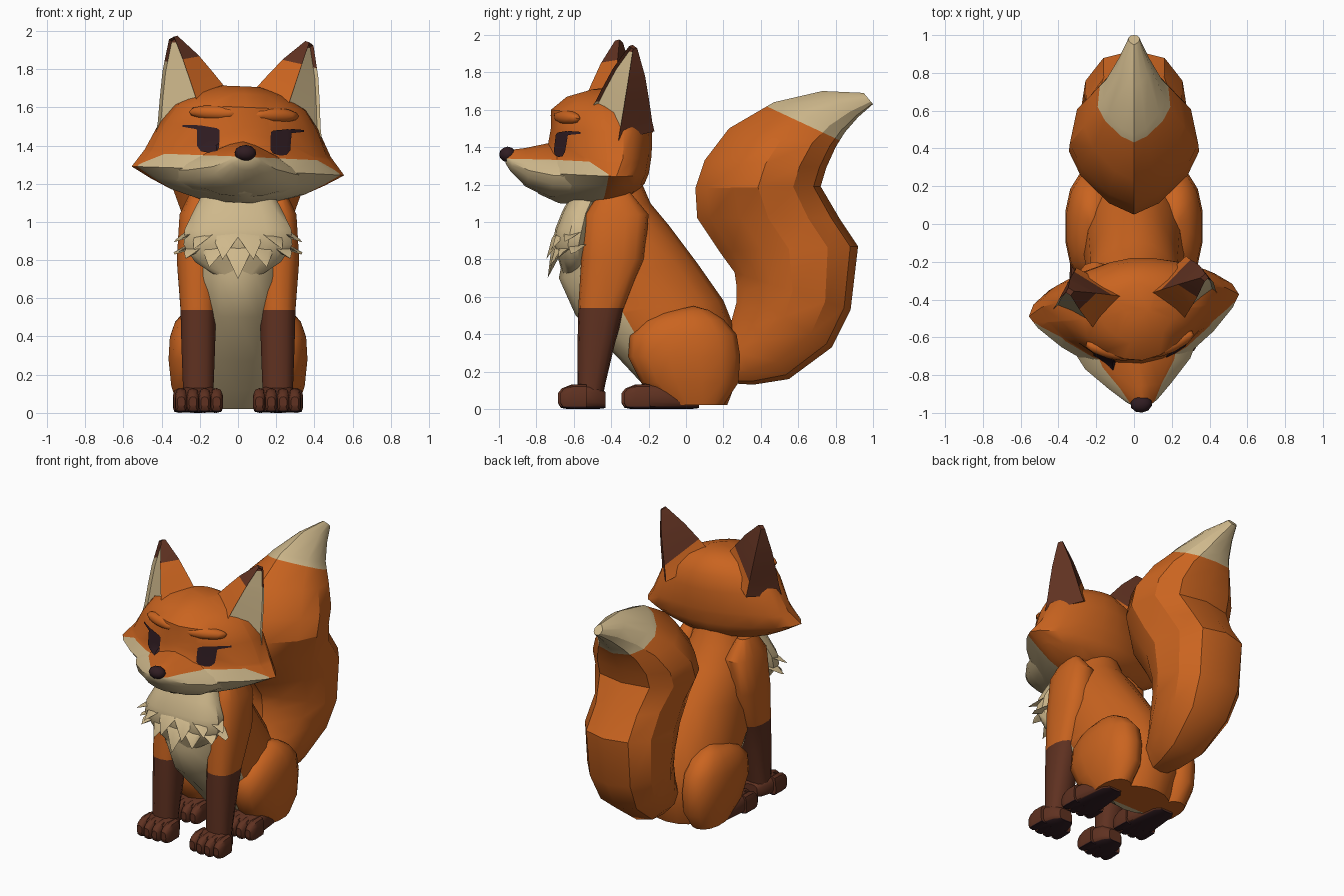
import bpy, bmesh
from math import sin, cos, pi, radians
from mathutils import Vector, Matrix
from mathutils.bvhtree import BVHTree

cube = bpy.data.objects.get("Cube")
if cube:
    bpy.data.objects.remove(cube)


def make_material(name, rgb):
    m = bpy.data.materials.new(name)
    m.use_nodes = True
    m.diffuse_color = (*rgb, 1)
    m.node_tree.nodes["Principled BSDF"].inputs["Base Color"].default_value = (*rgb, 1)
    return m


MATS = [make_material("orange_fur", (0.59, 0.127, 0.014)),
        make_material("cream_fur", (0.62, 0.48, 0.26)),
        make_material("brown_fur", (0.115, 0.031, 0.015)),
        make_material("dark_eye_nose", (0.03, 0.012, 0.016))]
ORANGE, CREAM, BROWN, DARK = range(4)
SIDES = (("left", 1), ("right", -1))


def finish(name, bm, angle=38, recalc=True):
    if recalc:
        bmesh.ops.recalc_face_normals(bm, faces=bm.faces)
    me = bpy.data.meshes.new(name)
    bm.to_mesh(me)
    bm.free()
    for m in MATS:
        me.materials.append(m)
    me.shade_smooth()
    me.set_sharp_from_angle(angle=radians(angle))
    ob = bpy.data.objects.new(name, me)
    bpy.context.scene.collection.objects.link(ob)
    return ob


def paint(bm, planes, mat, facing=None):
    """Cut along the planes and colour the faces on the positive side of all."""
    planes = [(Vector(p), Vector(n)) for p, n in planes]
    for p, n in planes:
        bmesh.ops.bisect_plane(bm, geom=bm.verts[:] + bm.edges[:] + bm.faces[:],
                               plane_co=p, plane_no=n)
    bm.normal_update()
    for f in bm.faces:
        c = f.calc_center_median()
        if all((c - p).dot(n) > 0 for p, n in planes):
            if facing is None or f.normal.dot(Vector(facing)) > 0.05:
                f.material_index = mat


def power(v, p):
    return abs(v) ** (2 / p) * (1 if v > 0 else -1)


def loft(name, rings, n=14, cx=0, mat=ORANGE, front=2, back=2, mid=0.5, rules=(), angle=38):
    """Each ring: front y, z, back y, z, half width and maybe its own front roundness."""
    bm = bmesh.new()
    loops = []
    for ya, za, yb, zb, w, *own in rings:
        a, b = Vector((cx, ya, za)), Vector((cx, yb, zb))
        c = a.lerp(b, mid)
        loop = []
        for i in range(n):
            t = 2 * pi * i / n
            ct, st = round(cos(t), 6), round(sin(t), 6)
            p = (own[0] if own else front) if ct > 0 else back
            u = (a - c) if ct > 0 else (c - b)
            co = c + u * power(ct, p) + Vector((w * power(st, p), 0, 0))
            co.z = max(co.z, 0)
            loop.append(bm.verts.new(co))
        loops.append(loop)
    for l0, l1 in zip(loops, loops[1:]):
        for i in range(n):
            j = (i + 1) % n
            bm.faces.new((l0[i], l0[j], l1[j], l1[i]))
    bm.faces.new(loops[0])
    bm.faces.new(loops[-1])
    for f in bm.faces:
        f.material_index = mat
    for planes, m in rules:
        paint(bm, planes, m)
    return finish(name, bm, angle)


def blob(name, place, size, mat):
    bm = bmesh.new()
    bmesh.ops.create_icosphere(bm, subdivisions=2, radius=1,
                               matrix=place @ Matrix.Diagonal((*size, 1)))
    for f in bm.faces:
        f.material_index = mat
    return finish(name, bm)


# Torso with a pale belly
loft("torso", [(-.55, 1.22, -.25, 1.24, .15), (-.6, 1.06, -.19, 1.1, .2),
               (-.64, .9, -.09, .98, .25), (-.68, .7, .06, .78, .25),
               (-.59, .5, .2, .58, .26), (-.36, .27, .28, .38, .28),
               (-.22, .12, .29, .2, .27), (-.1, .02, .22, .02, .2)],
     n=16, rules=[([((0, -.5, .8), (0, -.7, -.4))], CREAM)])

# Tail with a pale tip
loft("tail", [(.18, .32, .2, .14, .08), (.24, .46, .36, .13, .14), (.27, .57, .55, .16, .2),
              (.27, .66, .78, .33, .25), (.26, .73, .88, .53, .28), (.18, .84, .92, .87, .29),
              (.06, 1.02, .82, 1.02, .285), (.05, 1.18, .72, 1.19, .345),
              (.1, 1.33, .75, 1.29, .34), (.23, 1.5, .8, 1.4, .265),
              (.47, 1.64, .85, 1.48, .165), (.73, 1.7, .92, 1.56, .09),
              (.95, 1.69, 1, 1.63, .03)],
     n=12, front=1.45, back=2.4, angle=30, rules=[([((0, .47, 1.6), (0, .42, .9))], CREAM)])

# Legs, haunches and paws with dark pads
pads = [([((0, 0, .012), (0, 0, -1))], DARK)]
for side, s in SIDES:
    loft(side + "_front_leg", [(-.46, 1.16, -.3, 1.16, .04), (-.54, 1.04, -.2, 1.04, .1),
                               (-.56, .8, -.22, .8, .115), (-.575, .56, -.33, .53, .095),
                               (-.58, .35, -.38, .35, .09), (-.58, .14, -.43, .14, .082),
                               (-.58, .04, -.45, .04, .082)],
         cx=s * .208, front=2.5, back=2.5, rules=[([((0, 0, .54), (0, 0, -1))], BROWN)])
    loft(side + "_haunch", [(-.1, .02, .2, .02, .09), (-.24, .14, .28, .14, .13),
                            (-.31, .28, .29, .28, .145), (-.3, .39, .27, .4, .138),
                            (-.22, .47, .2, .48, .11), (-.13, .51, .12, .53, .07),
                            (-.03, .535, .04, .55, .02)],
         cx=s * .222, front=2.3, back=2.2, angle=50)
    for kind, cx, toe_y, heel in (("front", .205, -.69, -.43), ("hind", .215, -.35, .07)):
        loft(f"{side}_{kind}_paw", [(toe_y + .06, .11, toe_y + .06, .005, .11),
                                    (toe_y + .13, .14, toe_y + .13, 0, .115),
                                    (heel - .04, .13, heel - .04, 0, .085),
                                    (heel, .09, heel, .005, .05)],
             cx=s * cx, mat=BROWN, front=2.8, back=4, rules=pads)
        for k in (-3, -1, 1, 3):
            y = toe_y + .006 * abs(k)
            loft(f"{side}_{kind}_toe", [(y, .085, y, .03, .02), (y + .02, .11, y + .015, .006, .03),
                                        (y + .07, .13, y + .05, 0, .034),
                                        (y + .14, .13, y + .14, 0, .03)],
                 n=10, cx=s * cx + k * .031, mat=BROWN, front=2.6, back=4, rules=pads)

# Chest ruff with pointed tufts along its lower edge
loft("chest_ruff", [(-.6, 1.17, -.42, 1.16, .18), (-.66, 1.06, -.47, 1.04, .24),
                    (-.7, .96, -.48, .96, .285), (-.71, .88, -.5, .88, .29),
                    (-.68, .79, -.52, .79, .23), (-.66, .72, -.54, .72, .12)],
     mat=CREAM, front=2.6, mid=.55)
bm = bmesh.new()
for base_z, tip_z, base_r, tip_r, width, angles in (
        (.88, .7, .26, .31, .085, (-84, -56, -28, 0, 28, 56, 84)),
        (.95, .77, .26, .33, .085, (-72, -42, -14, 14, 42, 72))):
    for deg in angles:
        a = radians(deg)
        out = Vector((sin(a), -cos(a) * .45, 0))
        across = Vector((cos(a), sin(a) * .6, 0)) * width
        root = Vector((0, -.57, base_z)) + out * base_r
        tip = Vector((0, -.6, tip_z + .13 * abs(sin(a)))) + out * (tip_r + .025 * abs(sin(a)))
        ring = [bm.verts.new(root + d) for d in (across, out * .08 - Vector((0, 0, .04)),
                                                 -across, -out * .1)]
        top = bm.verts.new(tip)
        for i in range(4):
            bm.faces.new((ring[i], ring[(i + 1) % 4], top))
        bm.faces.new(ring)
for f in bm.faces:
    f.material_index = CREAM
finish("chest_tufts", bm, 60)

# Head and muzzle with pale cheeks
cheeks = [([((0, -.6, 1.34), (0, 0, -1)), ((0, -.56, 1.34), (0, -.7, -1)),
            ((0, -.47, 0), (0, -1, 0))], CREAM)]
head = loft("head", [(-.68, 1.1, -.38, 1.11, .18), (-.79, 1.15, -.27, 1.16, .35),
                     (-.83, 1.21, -.22, 1.21, .46), (-.84, 1.27, -.2, 1.265, .56),
                     (-.75, 1.36, -.185, 1.36, .49, 1.6), (-.725, 1.5, -.18, 1.5, .42, 1.9),
                     (-.725, 1.6, -.2, 1.6, .35, 1.8), (-.64, 1.67, -.25, 1.67, .23, 1.7),
                     (-.5, 1.71, -.32, 1.71, .1, 1.7)],
            n=20, front=1.3, back=1.75, mid=.64, rules=cheeks)
muzzle = loft("muzzle", [(-.58, 1.42, -.58, 1.12, .36), (-.74, 1.42, -.74, 1.13, .28),
                         (-.86, 1.395, -.86, 1.19, .165), (-.94, 1.385, -.94, 1.27, .08),
                         (-.965, 1.37, -.965, 1.31, .04)],
              n=16, cx=-.012, front=1.35, mid=.55, rules=cheeks)
head_parts = [head, muzzle,
              blob("nose", Matrix.Translation((-.02, -.955, 1.36)), (.058, .045, .042), DARK)]
trees = [BVHTree.FromPolygons([v.co for v in o.data.vertices],
                              [p.vertices[:] for p in o.data.polygons]) for o in (head, muzzle)]


def eye(name, columns, s):
    """Thin patch laid on the face; each column: x, low z, high z."""
    bm = bmesh.new()
    grid = []
    for x, lo, hi in columns:
        col = []
        for k in range(5):
            z = lo + (hi - lo) * k / 4
            hits = [t.ray_cast(Vector((s * x, -2, z)), Vector((0, 1, 0)))[0] for t in trees]
            y = min(h.y for h in hits if h)
            col.append(bm.verts.new((s * x, y - .008, z)))
        grid.append(col)
    for c0, c1 in zip(grid, grid[1:]):
        for k in range(4):
            quad = (c0[k], c1[k], c1[k + 1], c0[k + 1])
            f = bm.faces.new(quad if s > 0 else quad[::-1])
            f.material_index = DARK
    return finish(name, bm, recalc=False)


# Eyes, brows and ears
for side, s in SIDES:
    head_parts.append(eye(side + "_eye", [
        (.135, 1.385, 1.475), (.15, 1.365, 1.485), (.19, 1.355, 1.49), (.225, 1.36, 1.495),
        (.245, 1.385, 1.495), (.25, 1.475, 1.497), (.32, 1.485, 1.495)], s))
    head_parts.append(blob(side + "_brow", Matrix.Translation((s * .16, -.655, 1.565))
                           @ Matrix.Rotation(s * radians(20), 4, "Z"), (.14, .045, .04), ORANGE))

    tip = Vector((s * .365, -.32, 1.97))
    corners = [Vector((s * x, y, z)) for x, y, z in
               ((.06, -.38, 1.68), (.24, -.53, 1.62), (.43, -.4, 1.5), (.3, -.21, 1.54))]
    center = sum(corners, Vector()) / 4
    bm = bmesh.new()
    levels = []
    for t, bulge in ((-.1, 0), (.02, 0), (.3, .012), (.6, .022), (.95, .014)):
        levels.append([bm.verts.new(c.lerp(tip, t) + (c - center).normalized() * bulge)
                       for c in corners])
    inner = []
    for l0, l1 in zip(levels, levels[1:]):
        for k in range(4):
            j = (k + 1) % 4
            f = bm.faces.new((l0[k], l0[j], l1[j], l1[k]))
            f.material_index = (ORANGE, CREAM, BROWN, ORANGE)[k]
            if k == 1:
                inner.append(f)
    bm.faces.new(levels[0])
    bm.faces.new(levels[-1]).material_index = BROWN
    bmesh.ops.recalc_face_normals(bm, faces=bm.faces)
    rim = bmesh.ops.inset_region(bm, faces=inner, thickness=.006, depth=-.02)["faces"]
    for f in rim:
        f.material_index = CREAM
    # Dark tip and dark back
    paint(bm, [((0, 0, 1.925), (0, 0, 1))], BROWN)
    paint(bm, [((s * .36, 0, 1.83), (s * .2, 0, 1))], BROWN, facing=(-s, -.3, 0))
    paint(bm, [((s * .42, 0, 1.5), (s * .9, 0, 1))], BROWN, facing=(0, 1, 0))
    head_parts.append(finish(side + "_ear", bm, 30))

# Slight turn and tilt of the whole head
pivot = Matrix.Translation((0, -.42, 1.3))
turn = pivot @ Matrix.Rotation(radians(6), 4, "Z") @ Matrix.Rotation(radians(2.4), 4, "Y") @ pivot.inverted()
for ob in head_parts:
    ob.data.transform(turn)
